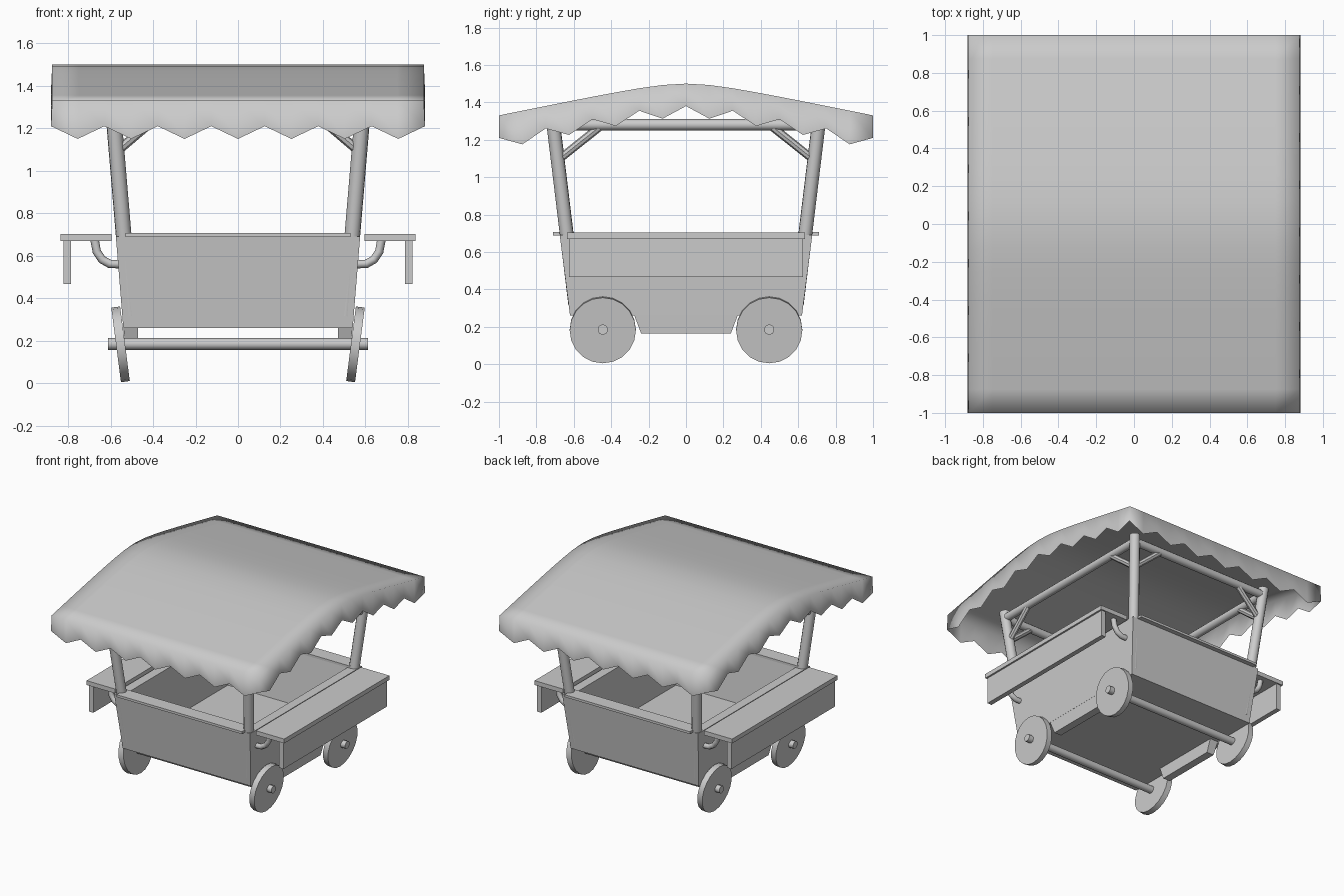
import bpy, bmesh, math
from mathutils import Vector, Matrix

if "Cube" in bpy.data.objects:
    bpy.data.objects.remove(bpy.data.objects["Cube"])


def finish(name, bm, angle=40):
    bmesh.ops.recalc_face_normals(bm, faces=bm.faces)
    me = bpy.data.meshes.new(name)
    bm.to_mesh(me)
    bm.free()
    ob = bpy.data.objects.new(name, me)
    bpy.context.collection.objects.link(ob)
    bpy.ops.object.select_all(action='DESELECT')
    ob.select_set(True)
    bpy.context.view_layer.objects.active = ob
    bpy.ops.object.shade_smooth_by_angle(angle=math.radians(angle))
    return ob


def loft(name, rings):
    # closed skin through equal rings of points, capped at both ends
    bm = bmesh.new()
    loops = [[bm.verts.new(p) for p in r] for r in rings]
    n = len(loops[0])
    for a, b in zip(loops, loops[1:]):
        for i in range(n):
            j = (i + 1) % n
            bm.faces.new((a[i], a[j], b[j], b[i]))
    bm.faces.new(loops[0])
    bm.faces.new(loops[-1])
    return finish(name, bm)


def rect(hx, hy, z):
    return [(-hx, -hy, z), (hx, -hy, z), (hx, hy, z), (-hx, hy, z)]


def box(name, x0, x1, y0, y1, z0, z1):
    return loft(name, [[(x0, y0, z), (x1, y0, z), (x1, y1, z), (x0, y1, z)] for z in (z0, z1)])


def rod(name, p, q, r, sides=12):
    p, q = Vector(p), Vector(q)
    d = q - p
    bm = bmesh.new()
    m = Matrix.Translation((p + q) / 2) @ d.to_track_quat('Z', 'Y').to_matrix().to_4x4()
    bmesh.ops.create_cone(bm, cap_ends=True, segments=sides, radius1=r, radius2=r,
                          depth=d.length, matrix=m)
    return finish(name, bm)


def pipe(name, pts, r):
    cu = bpy.data.curves.new(name, 'CURVE')
    cu.dimensions = '3D'
    cu.bevel_depth = r
    cu.bevel_resolution = 2
    cu.use_fill_caps = True
    sp = cu.splines.new('POLY')
    sp.points.add(len(pts) - 1)
    for v, p in zip(sp.points, pts):
        v.co = (*p, 1)
    ob = bpy.data.objects.new(name, cu)
    bpy.context.collection.objects.link(ob)


# arched canopy with a zigzag valance
def roof_z(y):
    return 1.5 - 0.17 * (math.sqrt(y * y + 0.04) - 0.2) / 0.82


NX, NY, HX = 14, 16, 0.875
bm = bmesh.new()
grid = [[bm.verts.new((HX * (2 * i / NX - 1), 2 * j / NY - 1, roof_z(2 * j / NY - 1)))
         for j in range(NY + 1)] for i in range(NX + 1)]
for i in range(NX):
    for j in range(NY):
        bm.faces.new((grid[i][j], grid[i + 1][j], grid[i + 1][j + 1], grid[i][j + 1]))
border = ([grid[i][0] for i in range(NX)] + [grid[NX][j] for j in range(NY)]
          + [grid[i][NY] for i in range(NX, 0, -1)] + [grid[0][j] for j in range(NY, 0, -1)])
hem = [bm.verts.new((v.co.x * 1.006, v.co.y, v.co.z - (0.18 if k % 2 else 0.12)))
       for k, v in enumerate(border)]
for k in range(len(border)):
    n = (k + 1) % len(border)
    bm.faces.new((border[k], border[n], hem[n], hem[k]))
finish("canopy", bm, 120)

# hollow tapered cart body
loft("cart_body", [rect(0.54, 0.62, 0.26), rect(0.575, 0.675, 0.69),
                   rect(0.505, 0.605, 0.69), rect(0.475, 0.555, 0.31)])


# corner posts lean outwards
def post_at(z, sx, sy):
    t = (z - 0.3) / 0.95
    return Vector((sx * (0.505 + 0.08 * t), sy * (0.59 + 0.115 * t), z))


for sx in (-1, 1):
    for sy in (-1, 1):
        rod("corner_post", post_at(0.32, sx, sy), post_at(1.33, sx, sy), 0.037)
        # diagonal braces to the roof frame
        a = post_at(1.09, sx, sy)
        b = post_at(1.28, sx, sy)
        rod("side_brace", a, (b.x, sy * 0.46, 1.27), 0.022, 8)
        rod("end_brace", a, (sx * 0.36, b.y, 1.27), 0.022, 8)
        # tilted wheels
        tilt = Vector((sx, 0, -0.13)).normalized()
        c = Vector((sx * 0.553, sy * 0.445, 0.183))
        rod("wheel", c - tilt * 0.021, c + tilt * 0.021, 0.177, 20)
        # curved shelf brackets
        pipe("shelf_bracket", [(sx * x, sy * 0.58, z) for x, z in
             ((0.55, 0.56), (0.605, 0.562), (0.64, 0.582), (0.665, 0.62), (0.675, 0.675))], 0.02)
    # roof side beam
    rod("roof_side_beam", post_at(1.28, sx, -1), post_at(1.28, sx, 1), 0.03)
    # side shelf with hanging apron
    x0, x1 = sorted((sx * 0.595, sx * 0.835))
    box("side_shelf", x0, x1, -0.635, 0.635, 0.67, 0.703)
    x0, x1 = sorted((sx * 0.785, sx * 0.822))
    box("shelf_apron", x0, x1, -0.625, 0.625, 0.467, 0.672)
    # skirt between the wheels
    loft("side_skirt", [[(sx * x, s * y, z) for x, s, y, z in
         ((0.47, -1, h, z), (xo, -1, h, z), (xo, 1, h, z), (0.47, 1, h, z))]
         for h, z, xo in ((0.24, 0.165, 0.53), (0.28, 0.27, 0.54))])

for sy in (-1, 1):
    # roof end beam, end rail and axle
    rod("roof_end_beam", post_at(1.28, -1, sy), post_at(1.28, 1, sy), 0.03)
    y0, y1 = sorted((sy * 0.60, sy * 0.71))
    box("end_rail", -0.53, 0.53, y0, y1, 0.688, 0.706)
    rod("axle", (-0.612, sy * 0.445, 0.185), (0.612, sy * 0.445, 0.185), 0.028, 10)
